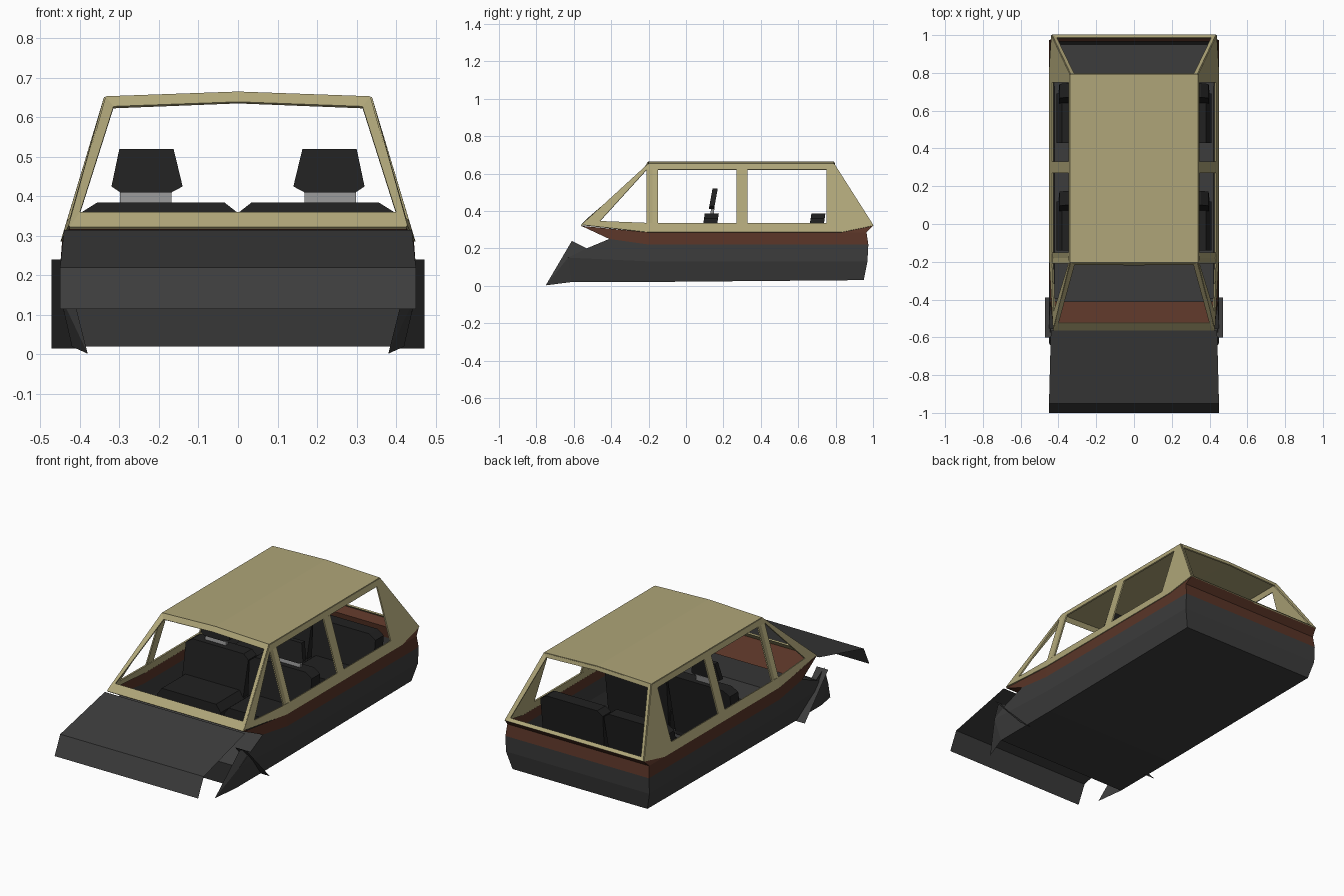
import bpy, bmesh

if "Cube" in bpy.data.objects:
    bpy.data.objects.remove(bpy.data.objects["Cube"])


def material(name, rgb):
    m = bpy.data.materials.new(name)
    m.diffuse_color = (*rgb, 1)
    m.use_nodes = True
    m.node_tree.nodes["Principled BSDF"].inputs["Base Color"].default_value = m.diffuse_color
    return m


BEIGE = material("beige", (0.43, 0.38, 0.19))
BROWN = material("brown", (0.10, 0.035, 0.02))
GREY = material("dark_grey", (0.045, 0.045, 0.045))
BLACK = material("black", (0.015, 0.015, 0.015))
SILVER = material("light_grey", (0.3, 0.3, 0.3))


def panels(name, polys, mat, thick=0, mirror=True):
    """Join 3D polygons into one mesh, mirrored across x = 0."""
    bm = bmesh.new()
    for p in polys:
        bm.faces.new([bm.verts.new(v) for v in p])
    bmesh.ops.remove_doubles(bm, verts=bm.verts, dist=0.0005)
    bmesh.ops.recalc_face_normals(bm, faces=bm.faces)
    me = bpy.data.meshes.new(name)
    bm.to_mesh(me)
    bm.free()
    me.materials.append(mat)
    ob = bpy.data.objects.new(name, me)
    bpy.context.collection.objects.link(ob)
    if mirror:
        mod = ob.modifiers.new("mirror", 'MIRROR')
        mod.use_clip = True
    if thick:
        mod = ob.modifiers.new("thickness", 'SOLIDIFY')
        mod.thickness = thick
        mod.offset = 0
    return ob


def lerp_table(t, table):
    for (a, va), (b, vb) in zip(table, table[1:]):
        if t <= b:
            return va + (vb - va) * max(0, (t - a) / (b - a))
    return table[-1][1]


def skin(y, z):
    """Place a side-view point on the tapering side of the car."""
    x = lerp_table(z, [(0.02, 0.42), (0.13, 0.45), (0.22, 0.45), (0.285, 0.445), (0.65, 0.335)])
    if z > 0.2:
        x -= lerp_table(-y, [(0.2, 0), (0.56, 0.008)])
    return (x, y, z)


def side(polys):
    return [[skin(*p) for p in poly] for poly in polys]


def across(profile):
    """Full-width strips following a y-z profile."""
    out = []
    for a, b in zip(profile, profile[1:]):
        p, q = skin(*a), skin(*b)
        out.append([p, q, (0, *b), (0, *a)])
    return out


def box_yz(y0, y1, z0, z1):
    return [(y0, z0), (y1, z0), (y1, z1), (y0, z1)]


# Lower body: sides, tail, floor and front bulkhead
panels("lower_body", side([
    [(-.61, .02), (-.2, .02), (.95, .03), (.97, .13), (-.2, .13), (-.63, .15)],
    [(-.63, .15), (-.2, .13), (.97, .13), (.975, .22), (-.2, .22), (-.41, .25), (-.53, .2)],
]) + across([(.95, .03), (.97, .13), (.975, .22)])
    + across([(-.41, .25), (-.53, .2), (-.63, .15), (-.61, .02)]), GREY)
panels("floor", across([(-.61, .02), (-.2, .02), (.95, .03)]), GREY)

# Brown waist band with sloping bulkhead
panels("waist_band", side([
    [(-.56, .32), (-.41, .25), (-.2, .22), (-.2, .285)],
    [(-.2, .22), (.975, .22), (.965, .285), (-.2, .285)],
    [(.965, .285), (1.0, .32), (.83, .285)],
]) + across([(-.56, .32), (-.41, .25)])
    + across([(.975, .22), (.965, .285), (1.0, .32)]), BROWN)

# Bonnet sheet with folded front lip
panels("bonnet", [
    [(0, -.565, .315), (.44, -.565, .315), (.45, -.95, .22), (0, -.95, .22)],
    [(0, -.95, .22), (.45, -.95, .22), (.45, -1, .115), (0, -1, .115)]], GREY)

# Front wheel arch plates
panels("front_wing", [
    [(.38, -.75, .002), (.44, -.61, .24), (.445, -.53, .2), (.45, -.63, .15)],
    [(.38, -.75, .002), (.45, -.63, .15), (.42, -.61, .02)]], GREY)
panels("arch_plate", [
    [(.40, -.6, .24), (.472, -.6, .24), (.472, -.39, .015), (.40, -.39, .015)]], GREY)

# Cabin side frame
panels("cabin_side", side([
    [(-.56, .325), (-.2, .285), (-.21, .335), (-.46, .345)],
    [(-.2, .285), (.83, .285), (.75, .335), (-.21, .335)],
    [(-.56, .325), (-.46, .345), (-.21, .62), (-.2, .65)],
    [(-.2, .65), (-.21, .62), (.75, .62), (.79, .65)],
    [(.75, .335), (.83, .285), (1.0, .32), (.79, .65), (.75, .62)],
    box_yz(-.21, -.15, .335, .62),
    box_yz(.27, .33, .335, .62),
]), BEIGE, 0.008)


def window_frame(name, ob_, ib, it, ot, rise):
    """Open window surround: corner points outer/inner, bottom/top."""
    c = lambda p, dz=0: (0, p[1], p[2] + dz)
    panels(name, [[ob_, ib, it, ot],
                  [ob_, ib, c(ib), c(ob_)],
                  [ot, it, c(it, rise), c(ot, rise)]], BEIGE, 0.008)


# Windscreen and rear window surrounds
window_frame("windscreen_frame", skin(-.56, .32), (.40, -.525, .357),
             (.315, -.215, .625), skin(-.2, .65), .012)
window_frame("rear_window_frame", skin(1.0, .32), (.41, .985, .335),
             (.318, .795, .63), skin(.79, .65), .012)

# Gently peaked roof
panels("roof", [[skin(-.2, .65), skin(.79, .65), (0, .79, .662), (0, -.2, .662)]], BEIGE, 0.006)


def prism(name, outline, y0, depth, lean, mat):
    """x-z outline extruded in y, leaning back with height."""
    zb = min(z for _, z in outline)
    f = [(x, y0 + lean * (z - zb), z) for x, z in outline]
    b = [(x, y + depth, z) for x, y, z in f]
    n = len(f)
    panels(name, [f, b] + [[f[i], f[(i + 1) % n], b[(i + 1) % n], b[i]] for i in range(n)], mat)


# Seats, mirrored left and right
for row, y in (("front", -.14), ("rear", .43)):
    prism(row + "_seat_cushion", [(.02, .03), (.40, .03), (.41, .15), (.38, .19), (.04, .19), (.01, .15)],
          y, .26, 0, BLACK)
    prism(row + "_seat_back", [(.02, .05), (.40, .05), (.395, .36), (.355, .385), (.035, .385), (.003, .36)],
          y + .19, .075, .15, BLACK)

# Front headrests and their supports
prism("headrest_support", [(.168, .37), (.298, .37), (.298, .42), (.168, .42)], .128, .018, .15, SILVER)
prism("headrest", [(.168, .41), (.298, .41), (.32, .425), (.3, .52), (.163, .52), (.14, .425)],
      .122, .028, .18, BLACK)
